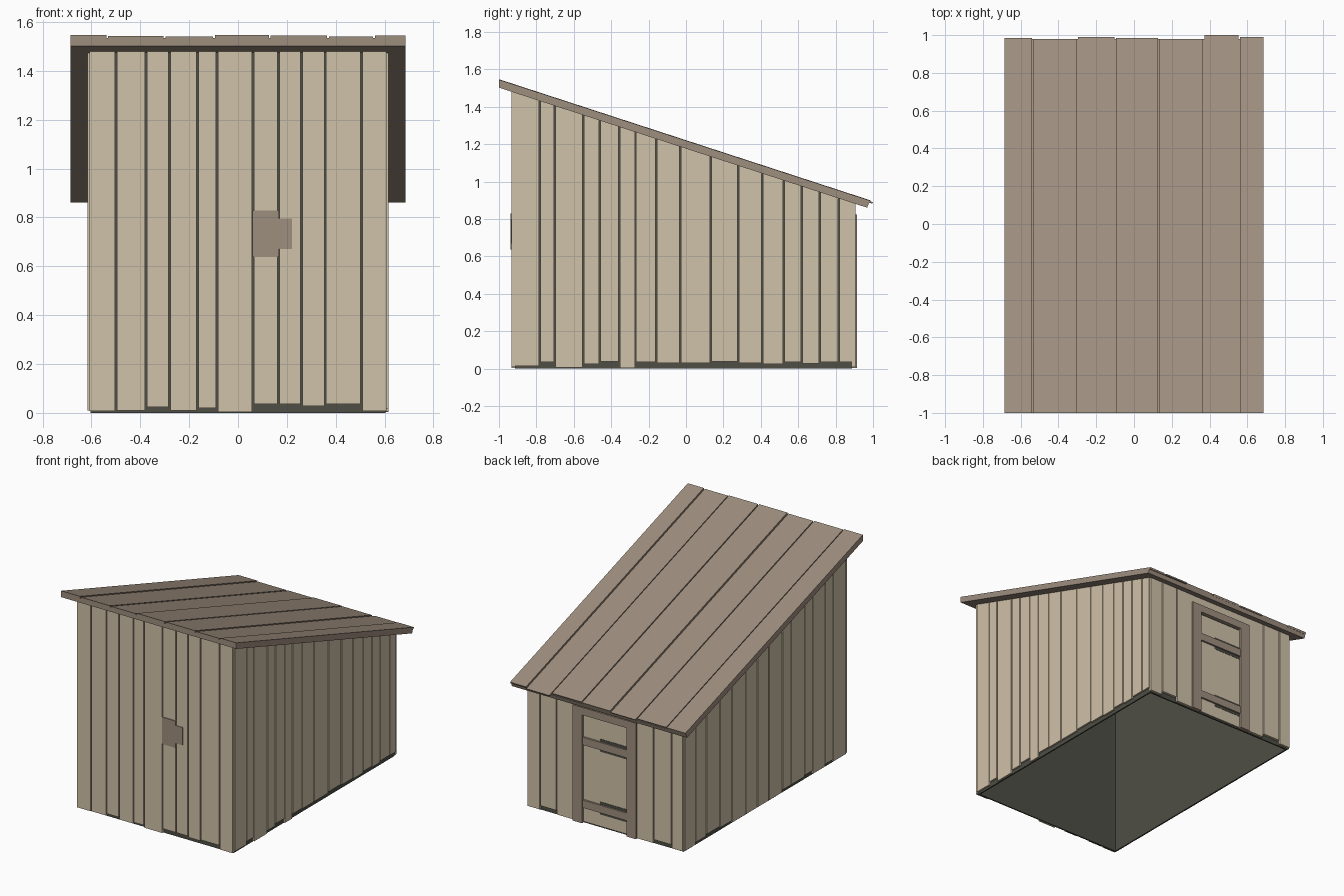
import bpy, bmesh, random

random.seed(4)
cube = bpy.data.objects.get("Cube")
if cube:
    bpy.data.objects.remove(cube, do_unlink=True)


def material(name, rgb):
    lin = [((c / 255 + 0.055) / 1.055) ** 2.4 for c in rgb] + [1]
    m = bpy.data.materials.new(name)
    m.use_nodes = True
    m.diffuse_color = lin
    m.node_tree.nodes["Principled BSDF"].inputs["Base Color"].default_value = lin
    return m


TAN = material("pale timber", (208, 194, 169))
BROWN = material("brown timber", (158, 142, 126))
DARK = material("dark lining", (78, 78, 70))

SLOPE = -0.326
GAP = 0.004


def under_roof(y):
    return 1.502 + SLOPE * (y + 1)


def roof_at(lift):
    return lambda y: under_roof(y) + lift


def level(z):
    return lambda y: z


def board(bm, x0, x1, y0, y1, bottom, top, end_lean=0):
    """Six-sided board whose bottom and top heights follow functions of y."""
    def ring(height, lean):
        return [bm.verts.new((x, y, height(y)))
                for x, y in ((x0, y0), (x1, y0), (x1, y1 - lean), (x0, y1 - lean))]
    lo, hi = ring(bottom, end_lean), ring(top, 0)
    bm.faces.new(lo[::-1])
    bm.faces.new(hi)
    for i in range(4):
        j = (i + 1) % 4
        bm.faces.new((lo[i], lo[j], hi[j], hi[i]))


def finish(bm, name, mat):
    bmesh.ops.recalc_face_normals(bm, faces=bm.faces)
    me = bpy.data.meshes.new(name)
    bm.to_mesh(me)
    bm.free()
    me.materials.append(mat)
    ob = bpy.data.objects.new(name, me)
    bpy.context.scene.collection.objects.link(ob)
    return ob


def solid(name, mat, *args):
    bm = bmesh.new()
    board(bm, *args)
    return finish(bm, name, mat)


def planks(name, edges, feet, place):
    """Row of wall planks between successive edges, each with its own foot height."""
    bm = bmesh.new()
    last = len(edges) - 2
    for i, (a, b) in enumerate(zip(edges, edges[1:])):
        foot = feet[i] if feet else random.choice((0.01, 0.025, 0.035))
        a += GAP if i > 0 else 0
        b -= GAP if i < last else 0
        board(bm, *place(a, b), level(foot), under_roof)
    return finish(bm, name, TAN)


# Dark lining, open at the bottom
bm = bmesh.new()
for x0, x1, y0, y1 in ((-0.604, 0.604, -0.914, -0.904), (-0.604, 0.604, 0.878, 0.888),
                       (-0.604, -0.594, -0.904, 0.878), (0.594, 0.604, -0.904, 0.878)):
    board(bm, x0, x1, y0, y1, level(0), under_roof)
finish(bm, "wall_lining", DARK)

# Plank walls
planks("front_planks",
       (-0.608, -0.5, -0.377, -0.28, -0.165, -0.086, 0.062, 0.165, 0.26, 0.357, 0.506, 0.608),
       (0.008, 0.01, 0.025, 0.01, 0.02, 0.004, 0.036, 0.036, 0.028, 0.036, 0.008),
       lambda a, b: (a, b, -0.932, -0.914))
planks("left_planks",
       (-0.913, -0.782, -0.703, -0.55, -0.46, -0.358, -0.27, -0.16, -0.03, 0.133,
        0.28, 0.407, 0.522, 0.62, 0.714, 0.818, 0.889),
       (0.015, 0.036, 0.005, 0.024, 0.038, 0.004, 0.034, 0.03, 0.03, 0.038,
        0.03, 0.024, 0.034, 0.026, 0.036, 0.034),
       lambda a, b: (0.604, 0.616, a, b))
planks("right_planks",
       (-0.913, -0.77, -0.68, -0.54, -0.45, -0.3, -0.2, -0.05, 0.08, 0.21,
        0.365, 0.5, 0.65, 0.77, 0.889),
       None, lambda a, b: (-0.616, -0.604, a, b))


def back(a, b):
    return a, b, 0.888, 0.905


planks("back_planks_left", (0.245, 0.38, 0.51, 0.608), (0.008, 0.036, 0.008), back)
planks("back_planks_right", (-0.608, -0.52, -0.378, -0.245), (0.01, 0.034, 0.008), back)
solid("planks_above_door", TAN, -0.25, 0.25, 0.888, 0.903, level(0.82), under_roof)

# Door in the back wall: panel, frame and rails
solid("door_panel", TAN, -0.18, 0.18, 0.888, 0.896, level(0.01), level(0.765))
for side, name in ((1, "left"), (-1, "right")):
    x0, x1 = sorted((side * 0.175, side * 0.248))
    solid("door_post_" + name, BROWN, x0, x1, 0.888, 0.915, level(0.004), level(0.825))
solid("door_lintel", BROWN, -0.175, 0.175, 0.888, 0.915, level(0.772), level(0.825))
for name, z in (("upper", 0.585), ("lower", 0.14)):
    solid("door_rail_" + name, BROWN, -0.175, 0.175, 0.888, 0.91, level(z - 0.027), level(z + 0.027))
    solid("door_slot_" + name, DARK, -0.175, 0.045, 0.89, 0.898, level(z - 0.045), level(z + 0.045))

# Latch on the front wall
solid("latch_block", BROWN, 0.06, 0.167, -0.938, -0.914, level(0.638), level(0.828))
solid("latch_bolt", BROWN, 0.167, 0.22, -0.936, -0.914, level(0.67), level(0.796))

# Sloping roof: base slab with planks of uneven length
solid("roof_slab", BROWN, -0.686, 0.686, -1, 0.979, roof_at(0), roof_at(0.032), 0.01)
bm = bmesh.new()
edges = (-0.686, -0.535, -0.3, -0.098, 0.13, 0.368, 0.557, 0.686)
tails = (0.986, 0.98, 0.99, 0.985, 0.98, 1.0, 0.99)
lifts = (0.045, 0.041, 0.039, 0.044, 0.043, 0.039, 0.043)
for i, (a, b) in enumerate(zip(edges, edges[1:])):
    board(bm, a + (GAP if i else 0), b - (GAP if i < len(tails) - 1 else 0), -1, tails[i],
          roof_at(0.03), roof_at(lifts[i]), 0.005)
finish(bm, "roof_planks", BROWN)
